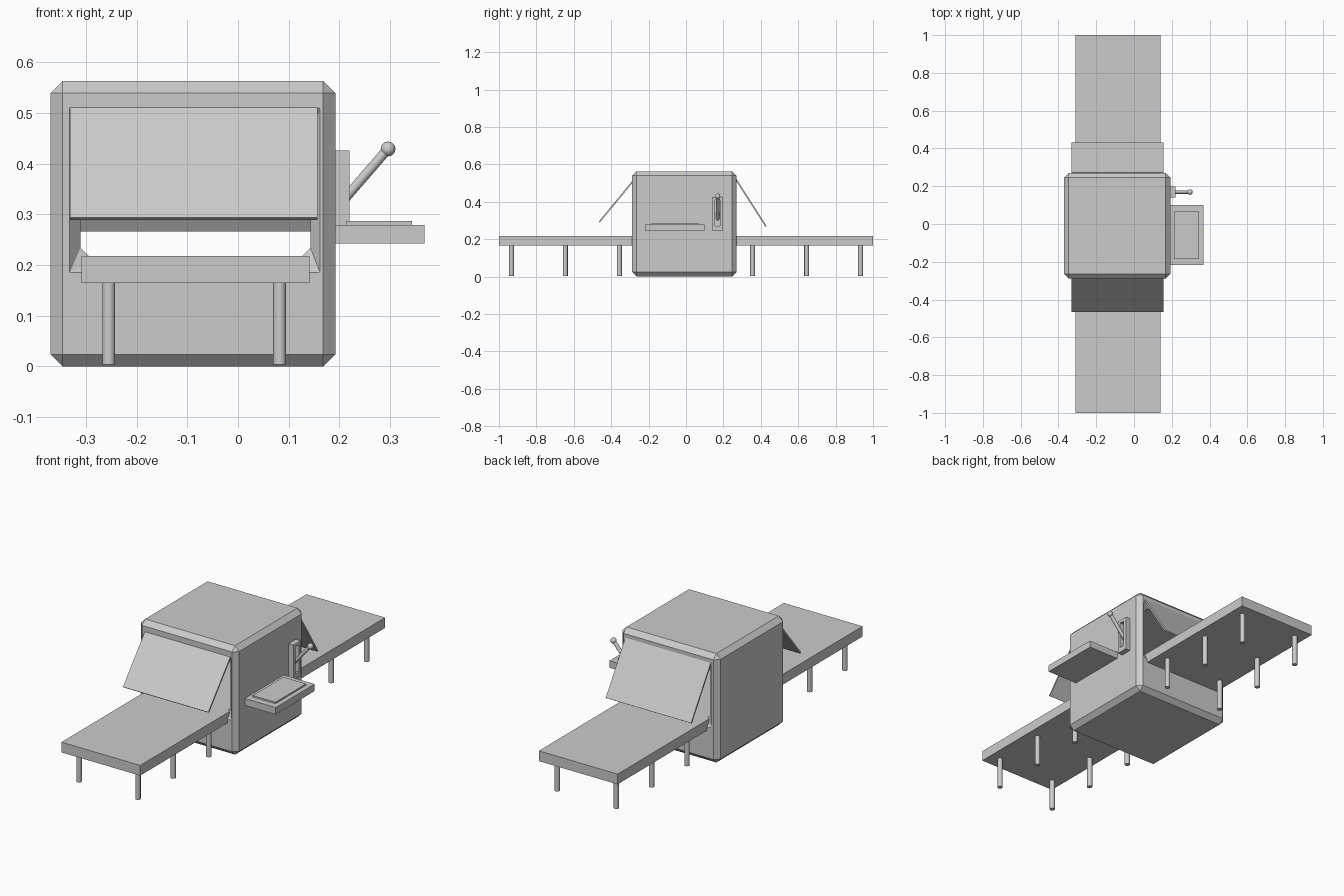
import bpy, bmesh
from math import radians
from mathutils import Vector

if "Cube" in bpy.data.objects:
    bpy.data.objects.remove(bpy.data.objects["Cube"])


def make(name, bm):
    bmesh.ops.recalc_face_normals(bm, faces=bm.faces[:])
    me = bpy.data.meshes.new(name)
    bm.to_mesh(me)
    bm.free()
    ob = bpy.data.objects.new(name, me)
    bpy.context.collection.objects.link(ob)
    return ob


def box(name, lo, hi, bevel=0):
    lo, hi = Vector(lo), Vector(hi)
    bm = bmesh.new()
    bmesh.ops.create_cube(bm, size=1)
    for v in bm.verts:
        v.co = (lo + hi) / 2 + v.co * (hi - lo)
    if bevel:
        bmesh.ops.bevel(bm, geom=bm.edges[:], offset=bevel, segments=1,
                        affect='EDGES', profile=0.5)
    return make(name, bm)


def hull(name, pts):
    bm = bmesh.new()
    for p in pts:
        bm.verts.new(p)
    bmesh.ops.convex_hull(bm, input=bm.verts[:])
    return make(name, bm)


def smooth(ob):
    bpy.ops.object.select_all(action='DESELECT')
    bpy.context.view_layer.objects.active = ob
    ob.select_set(True)
    bpy.ops.object.shade_smooth_by_angle(angle=radians(40))


def rod(name, a, b, r, segs=16):
    a, b = Vector(a), Vector(b)
    bpy.ops.mesh.primitive_cylinder_add(vertices=segs, radius=r, depth=(b - a).length,
                                        location=(a + b) / 2)
    ob = bpy.context.object
    ob.name = name
    ob.rotation_euler = (b - a).to_track_quat('Z', 'Y').to_euler()
    smooth(ob)
    return ob


def cut(ob, cutter):
    m = ob.modifiers.new("cut", 'BOOLEAN')
    m.operation = 'DIFFERENCE'
    m.solver = 'EXACT'
    m.object = cutter
    cutter.hide_render = True
    cutter.hide_viewport = True
    cutter.display_type = 'WIRE'


# Chamfered housing with a through tunnel, flared at both mouths
Y0, Y1 = -0.288, 0.27
housing = box("housing", (-0.37, Y0, 0), (0.192, Y1, 0.563), 0.024)
rect = [(-0.332, 0.185), (0.162, 0.185), (0.162, 0.51), (-0.332, 0.51)]
x0, x1, z0, z1, c = -0.311, 0.143, 0.209, 0.488, 0.025
octo = [(x0 + c, z0), (x1 - c, z0), (x1, z0 + c), (x1, z1 - c),
        (x1 - c, z1), (x0 + c, z1), (x0, z1 - c), (x0, z0 + c)]
cut(housing, hull("tunnel_cutter", [(x, y, z) for x, z in octo for y in (Y0 + 0.015, Y1 - 0.015)]))
for side, y, s in (("front", Y0, 1), ("back", Y1, -1)):
    cut(housing, hull(side + "_mouth_cutter",
                      [(x, y + d * s, z) for x, z in rect for d in (-0.03, 0)]
                      + [(x, y + 0.024 * s, z) for x, z in octo]))

# Conveyor table and legs
box("conveyor_table", (-0.309, -1, 0.165), (0.141, 1, 0.218))
for i, y in enumerate((-0.933, -0.645, -0.356, 0.356, 0.645, 0.933)):
    for side, x in (("left", -0.255), ("right", 0.082)):
        rod(f"leg_{side}_{i + 1}", (x, y, 0.004), (x, y, 0.168), 0.0128)


# Hinged flaps hanging over both mouths
def flap(name, top, bottom):
    t, b = Vector((0, *top)), Vector((0, *bottom))
    n = (b - t).cross(Vector((1, 0, 0))).normalized() * 0.004
    hull(name, [p + n * s + Vector((x, 0, 0)) for p in (t, b) for s in (-1, 1)
                for x in (-0.331, 0.157)])


flap("front_flap", (-0.285, 0.508), (-0.464, 0.291))
flap("back_flap", (0.268, 0.518), (0.428, 0.268))

# Side control shelf with raised pad
box("side_shelf", (0.185, -0.218, 0.243), (0.368, 0.1, 0.279))
box("shelf_pad", (0.213, -0.184, 0.27), (0.343, 0.066, 0.287))

# Lever in a slotted bracket
bracket = box("lever_bracket", (0.185, 0.139, 0.245), (0.22, 0.199, 0.426))
cut(bracket, box("slot_cutter", (0.196, 0.156, 0.27), (0.24, 0.182, 0.41)))
rod("lever_rod", (0.19, 0.169, 0.307), (0.294, 0.169, 0.427), 0.0095)
bpy.ops.mesh.primitive_uv_sphere_add(segments=20, ring_count=12, radius=0.0145,
                                     location=(0.296, 0.169, 0.429))
bpy.context.object.name = "lever_knob"
smooth(bpy.context.object)
